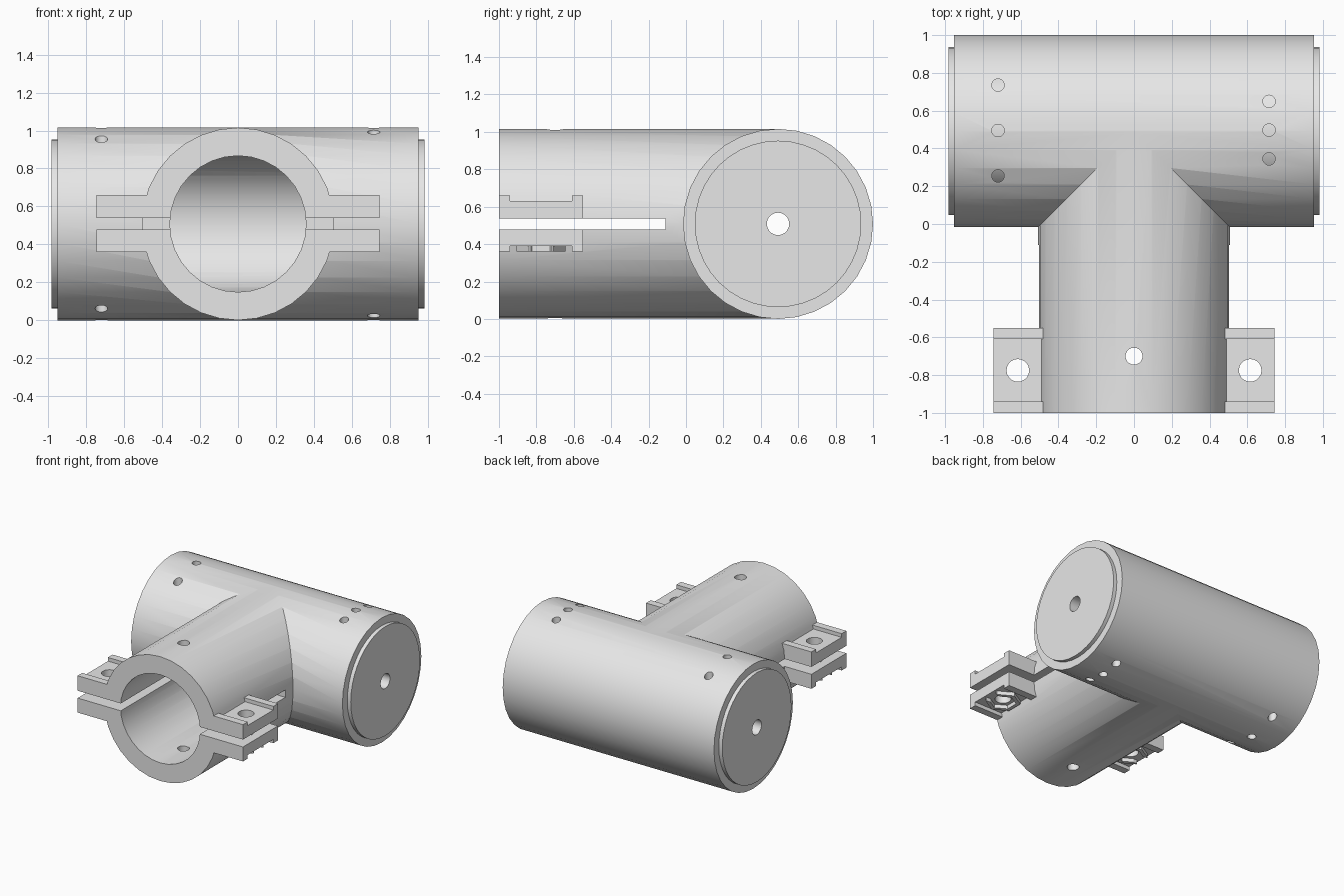
import bpy
from math import pi, radians

cube = bpy.data.objects.get("Cube")
if cube:
    bpy.data.objects.remove(cube, do_unlink=True)

grey = bpy.data.materials.new("plain_grey")
grey.use_nodes = True
grey.diffuse_color = (0.8, 0.8, 0.8, 1)
grey.node_tree.nodes["Principled BSDF"].inputs["Base Color"].default_value = (0.8, 0.8, 0.8, 1)

R = 0.508           # outer radius of both tubes
BORE = 0.36         # inner radius
CY = 0.492          # y of the main tube axis
TURN = {"x": (0, pi / 2, 0), "y": (pi / 2, 0, 0), "z": (0, 0, 0)}


def rod(name, axis, radius, start, end, centre, sides=32):
    """Cylinder along an axis; centre holds the two other coordinates."""
    loc = list(centre)
    loc.insert("xyz".index(axis), (start + end) / 2)
    bpy.ops.mesh.primitive_cylinder_add(vertices=sides, radius=radius, depth=end - start,
                                        location=loc, rotation=TURN[axis])
    ob = bpy.context.object
    ob.name = name
    return ob


def block(name, xs, ys, zs):
    spans = [sorted(s) for s in (xs, ys, zs)]
    bpy.ops.mesh.primitive_cube_add(size=1, location=[(a + b) / 2 for a, b in spans])
    ob = bpy.context.object
    ob.name = name
    ob.scale = [b - a for a, b in spans]
    bpy.ops.object.transform_apply(location=False, rotation=False, scale=True)
    return ob


def combine(target, tool, operation="DIFFERENCE"):
    mod = target.modifiers.new("cut", "BOOLEAN")
    mod.operation = operation
    mod.solver = "EXACT"
    mod.object = tool
    bpy.ops.object.select_all(action="DESELECT")
    bpy.context.view_layer.objects.active = target
    target.select_set(True)
    bpy.ops.object.modifier_apply(modifier=mod.name)
    bpy.data.objects.remove(tool, do_unlink=True)


def finish(ob):
    ob.data.materials.clear()
    ob.data.materials.append(grey)
    bpy.ops.object.select_all(action="DESELECT")
    bpy.context.view_layer.objects.active = ob
    ob.select_set(True)
    bpy.ops.object.shade_smooth_by_angle(angle=radians(30))


# Tee body: cross tube and branch tube
body = rod("tee_body", "x", R, -0.952, 0.952, (CY, R))
combine(body, rod("branch", "y", R - 0.001, -1, CY, (0, R)), "UNION")

# Clamp lugs on both sides of the branch
for side in (1, -1):
    for upper in (True, False):
        z_out, z_floor = (0.66, 0.63) if upper else (0.36, 0.39)
        z_far = z_out + (0.1 if upper else -0.1)
        lug = block("lug", (side * 0.42, side * 0.745), (-1, -0.55), (R, z_out))
        combine(lug, block("recess", (side * 0.4, side * 0.8), (-0.94, -0.61), (z_floor, z_far)))
        if not upper:
            # Open hexagonal nut holder on the underside
            at = (side * 0.615, -0.775)
            rim = rod("nut_rim", "z", 0.13, z_out, z_floor + 0.01, at, 6)
            combine(rim, rod("nut_space", "z", 0.098, 0.3, 0.5, at, 6))
            combine(rim, block("nut_gap", (side * 0.66, side * 0.8), (-0.83, -0.72), (0.3, 0.5)))
            combine(lug, rim, "UNION")
        combine(body, lug, "UNION")

# Bores, clamp slot and drilled holes
combine(body, rod("main_bore", "x", BORE, -1.1, 1.1, (CY, R)))
combine(body, rod("branch_bore", "y", BORE - 0.001, -1.1, CY, (0, R)))
combine(body, block("slot", (-0.9, 0.9), (-1.1, -0.11), (0.478, 0.538)))
drills = [(0, -0.7, 0.045), (0.615, -0.775, 0.06), (-0.615, -0.775, 0.06)]
drills += [(-0.72, 0.495 + d, 0.033) for d in (-0.24, 0, 0.24)]
drills += [(0.715, 0.497 + d, 0.033) for d in (-0.152, 0, 0.152)]
for x, y, radius in drills:
    combine(body, rod("drill", "z", radius, -0.2, 1.2, (x, y), 20))
finish(body)

# End caps: flange outside, plug inside, hole through the middle
for side, name in ((1, "left_end_cap"), (-1, "right_end_cap")):
    cap = rod(name, "x", 0.445, *sorted((side * 0.952, side * 0.983)), (CY, R), 40)
    plug = rod("plug", "x", 0.352, *sorted((side * 0.55, side * 0.97)), (CY, R))
    combine(cap, plug, "UNION")
    combine(cap, rod("cap_hole", "x", 0.06, *sorted((side * 0.4, side * 1.1)), (CY, R), 20))
    finish(cap)
